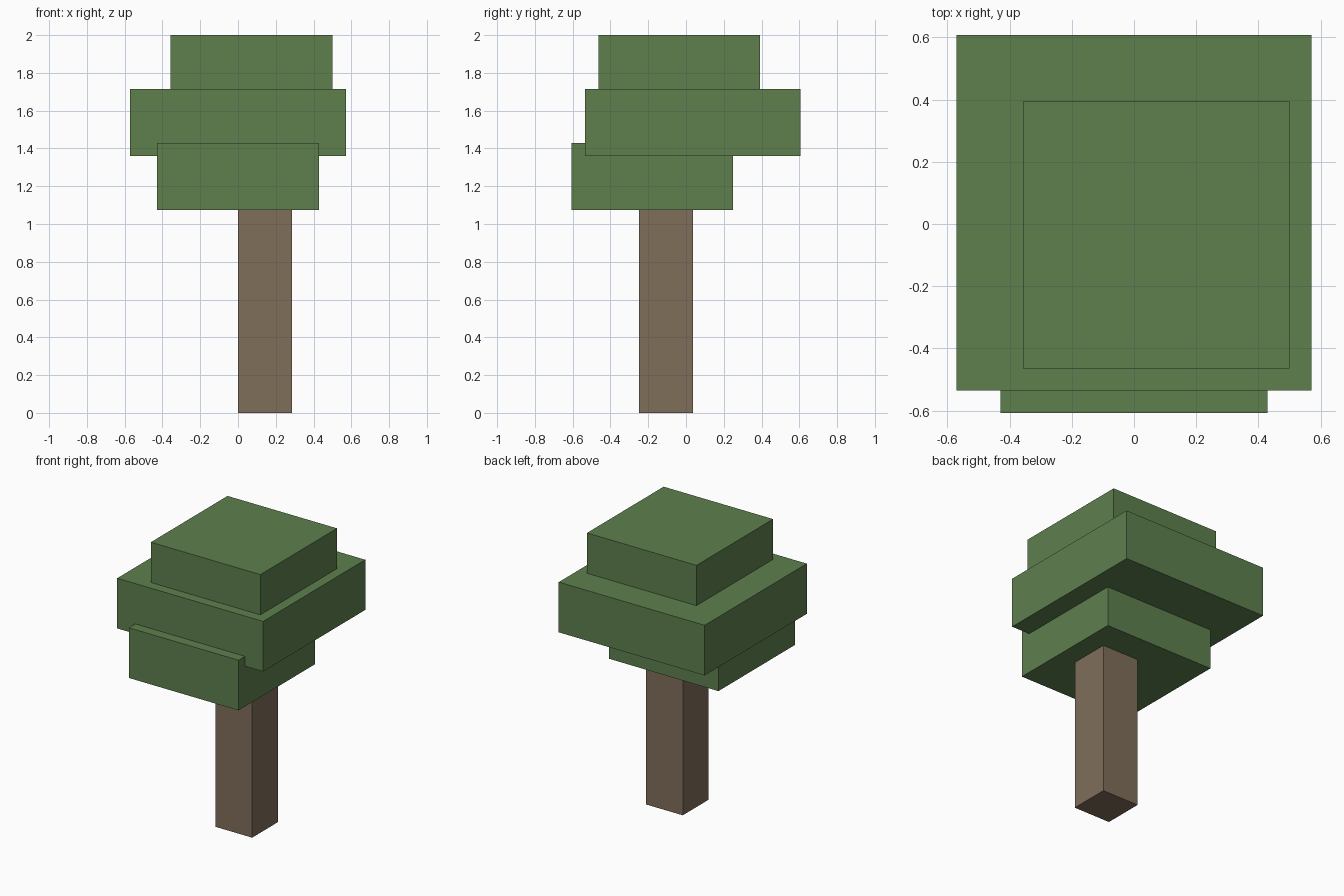
import bpy
from mathutils import Vector

default = bpy.data.objects.get("Cube")
if default:
    bpy.data.objects.remove(default, do_unlink=True)


def make_material(name, rgb):
    mat = bpy.data.materials.new(name)
    mat.use_nodes = True
    color = (*rgb, 1)
    mat.diffuse_color = color
    bsdf = next(n for n in mat.node_tree.nodes if n.type == "BSDF_PRINCIPLED")
    bsdf.inputs["Base Color"].default_value = color
    bsdf.inputs["Roughness"].default_value = 0.9
    return mat


def add_block(name, low, high, mat):
    """Box spanning two opposite corners."""
    low, high = Vector(low), Vector(high)
    bpy.ops.mesh.primitive_cube_add(size=1, location=(low + high) / 2)
    obj = bpy.context.object
    obj.name = name
    obj.scale = high - low
    bpy.ops.object.transform_apply(location=False, rotation=False, scale=True)
    obj.data.materials.append(mat)
    return obj


bark = make_material("bark brown", (0.214, 0.156, 0.102))
leaf = make_material("leaf green", (0.112, 0.216, 0.076))

# Square trunk, offset from the canopy centre
add_block("trunk", (0, -0.25, 0), (0.286, 0.036, 1.075), bark)

# Three stacked, staggered foliage blocks
add_block("lower_foliage", (-0.429, -0.607, 1.075), (0.429, 0.25, 1.43), leaf)
add_block("middle_foliage", (-0.571, -0.535, 1.36), (0.571, 0.607, 1.715), leaf)
add_block("top_foliage", (-0.357, -0.464, 1.645), (0.5, 0.393, 2), leaf)
